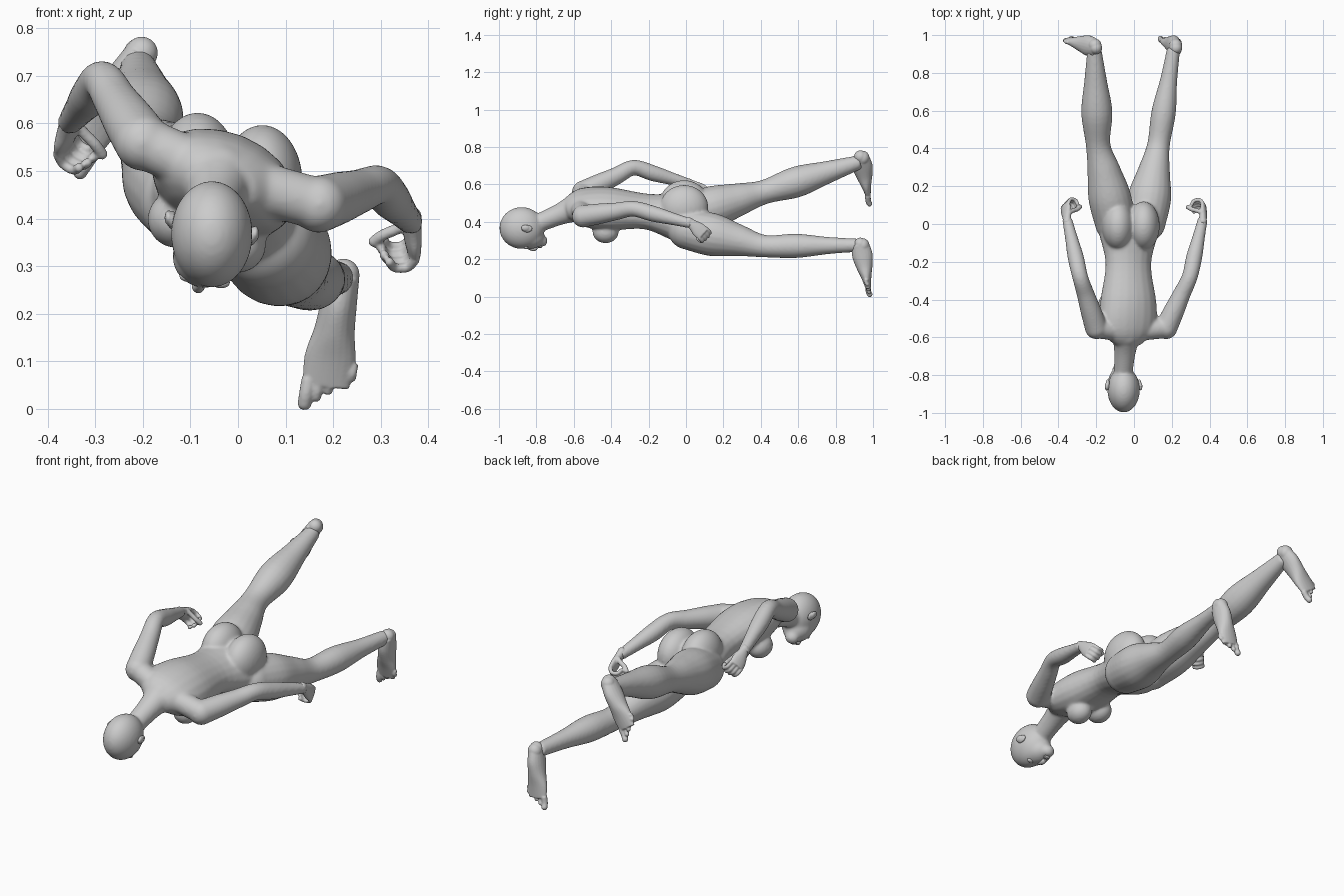
import bpy, bmesh, math
from mathutils import Vector, Matrix

if "Cube" in bpy.data.objects:
    bpy.data.objects.remove(bpy.data.objects["Cube"], do_unlink=True)

GREY = (0.6, 0.6, 0.6, 1)
clay = bpy.data.materials.new("grey clay")
clay.use_nodes = True
clay.diffuse_color = GREY
clay.node_tree.nodes["Principled BSDF"].inputs["Base Color"].default_value = GREY

# The trunk leans to one side: across points to the lower flank, back points out of the spine
ROLL = math.radians(22)
ACROSS = Vector((math.cos(ROLL), 0, -math.sin(ROLL)))
BACK = Vector((math.sin(ROLL), 0, math.cos(ROLL)))
HEAD_ACROSS = Vector((1, 0, -0.2)).normalized()


def spline(rows, steps=5):
    """Smooth rows of numbers with a Catmull-Rom curve."""
    out = []
    last = len(rows) - 1
    for i in range(last):
        before, start, end, after = [rows[max(0, min(last, i + k))] for k in (-1, 0, 1, 2)]
        for s in range(steps):
            t = s / steps
            leave, arrive = (end - before) / 2, (after - start) / 2
            blend = t * t * (3 - 2 * t)
            out.append(start.lerp(end, blend) + leave * t * (1 - t) ** 2 - arrive * t * t * (1 - t))
    return out + [rows[last]]


def loft(bm, centres, widths, depths, across=ACROSS, sides=20):
    """Skin a run of ellipses that follow the centres."""
    rows = spline([Vector((*c, w, d)) for c, w, d in zip(centres, widths, depths)])
    rings = []
    for i, row in enumerate(rows):
        ahead = rows[min(i + 1, len(rows) - 1)] - rows[max(i - 1, 0)]
        forward = Vector(ahead[:3]).normalized()
        u = (across - forward * across.dot(forward)).normalized()
        v = forward.cross(u)
        ring = []
        for k in range(sides):
            angle = math.tau * k / sides
            offset = u * row[3] * math.cos(angle) + v * row[4] * math.sin(angle)
            ring.append(bm.verts.new(Vector(row[:3]) + offset))
        rings.append(ring)
    for a, b in zip(rings, rings[1:]):
        for k in range(sides):
            n = (k + 1) % sides
            bm.faces.new((a[k], a[n], b[n], b[k]))
    bm.faces.new(rings[0][::-1])
    bm.faces.new(rings[-1])


def ball(bm, centre, radii):
    matrix = Matrix.LocRotScale(Vector(centre), None, Vector(radii))
    bmesh.ops.create_uvsphere(bm, u_segments=28, v_segments=18, radius=1, matrix=matrix)


def limb(bm, joints, widths, depths=None, across=ACROSS):
    """Loft with a round root and the widths spread evenly along straight bones."""
    joints = [Vector(j) for j in joints]
    bones = len(joints) - 1
    centres = []
    for i in range(len(widths)):
        t = bones * i / (len(widths) - 1)
        bone = min(int(t), bones - 1)
        centres.append(joints[bone].lerp(joints[bone + 1], t - bone))
    loft(bm, centres, widths, depths or widths, across)
    ball(bm, joints[0], [widths[0]] * 3)


def digit(bm, points, radius):
    """Round-ended finger or toe."""
    sizes = [radius] * len(points)
    loft(bm, points, sizes, sizes, Vector((0.3, 0.2, 0.9)), 12)
    ball(bm, points[-1], (radius, radius, radius))


def finish(name, bm, voxel, rounds):
    """Fuse the overlapping volumes into one smooth skin."""
    bmesh.ops.recalc_face_normals(bm, faces=bm.faces)
    mesh = bpy.data.meshes.new(name)
    bm.to_mesh(mesh)
    bm.free()
    mesh.materials.append(clay)
    part = bpy.data.objects.new(name, mesh)
    bpy.context.collection.objects.link(part)
    skin = part.modifiers.new("skin", 'REMESH')
    skin.mode = 'VOXEL'
    skin.voxel_size = voxel
    skin.use_smooth_shade = True
    relax = part.modifiers.new("relax", 'SMOOTH')
    relax.factor = 0.5
    relax.iterations = rounds


# Joints of the pose: one leg trails high, one low, and the elbows rise behind the back
high_leg = [(-0.1, 0.01, 0.44), (-0.19, 0.42, 0.56), (-0.21, 0.93, 0.72)]
low_leg = [(0.06, 0.01, 0.36), (0.13, 0.42, 0.27), (0.21, 0.93, 0.275)]
high_arm = [(-0.2, -0.55, 0.56), (-0.285, -0.28, 0.69), (-0.355, 0.03, 0.6)]
low_arm = [(0.17, -0.55, 0.43), (0.295, -0.28, 0.47), (0.365, 0.03, 0.39)]

# Trunk, from the shoulders to the pelvis
body = bmesh.new()
trunk_line = [(-0.64, 0.47), (-0.56, 0.48), (-0.42, 0.47), (-0.21, 0.455), (-0.02, 0.42), (0.08, 0.39)]
loft(body, [(-0.03, y, z) for y, z in trunk_line],
     [0.07, 0.15, 0.155, 0.125, 0.165, 0.12], [0.05, 0.09, 0.11, 0.09, 0.125, 0.09])

# Shoulder girdle, chest and seat
limb(body, [high_arm[0], (-0.04, -0.57, 0.49), low_arm[0]], [0.055] * 5, across=Vector((0, 1, 0)))
for side in (-1, 1):
    ball(body, Vector((-0.03, -0.43, 0.46)) + ACROSS * side * 0.07 - BACK * 0.095, (0.06, 0.07, 0.06))
    ball(body, (-0.017 + side * 0.068, -0.01, 0.49 - side * 0.013), (0.085, 0.13, 0.12))

# Neck, skull, jaw and chin
limb(body, [(-0.04, -0.58, 0.48), (-0.05, -0.7, 0.43), (-0.06, -0.82, 0.38)], [0.08, 0.06, 0.052, 0.05])
ball(body, (-0.055, -0.878, 0.367), (0.086, 0.12, 0.112))
ball(body, (-0.068, -0.84, 0.32), (0.07, 0.085, 0.066))
ball(body, (-0.08, -0.77, 0.298), (0.035, 0.03, 0.032))

# Legs and arms
limb(body, high_leg, [0.108, 0.113, 0.088, 0.065, 0.083, 0.06, 0.037])
limb(body, low_leg, [0.108, 0.115, 0.085, 0.06, 0.065, 0.046, 0.035])
for joints in (high_arm, low_arm):
    limb(body, joints, [0.06, 0.055, 0.047, 0.042, 0.043, 0.034, 0.026])
finish("body", body, 0.007, 12)

# Nose, lips, closed lids and ears
face = bmesh.new()
limb(face, [(-0.075, -0.86, 0.27), (-0.085, -0.82, 0.253), (-0.08, -0.8, 0.265)], [0.008, 0.01, 0.014, 0.012])
for lip_y in (-0.785, -0.775):
    ball(face, (-0.08, lip_y, 0.267), (0.02, 0.006, 0.008))
for side in (-1, 1):
    ball(face, Vector((-0.07, -0.855, 0.272)) + HEAD_ACROSS * side * 0.035, (0.02, 0.012, 0.012))
    ear = Vector((-0.055, -0.85, 0.38)) + HEAD_ACROSS * side * 0.085
    ball(face, ear, (0.01, 0.03, 0.02))
    ball(face, ear + Vector((side * 0.008, -0.01, 0.005)), (0.008, 0.022, 0.016))
finish("face_details", face, 0.004, 2)


def foot(name, ankle, along, inward):
    """Pointed foot; inward is the big-toe side."""
    bm = bmesh.new()
    d, w = Vector(along).normalized(), Vector(inward).normalized()
    top = d.cross(w)
    top *= -1 if top.y > 0 else 1
    o = Vector(ankle)
    # Heel, instep and ball
    limb(bm, [o - d * 0.01, o + d * 0.23], [0.034, 0.038, 0.043, 0.054, 0.05],
         [0.045, 0.055, 0.045, 0.028, 0.015], w)
    ball(bm, o - top * 0.012, (0.035, 0.035, 0.038))
    # Toes, shrinking outwards
    for i in range(5):
        start = o + d * (0.222 - 0.012 * i) + w * (0.038 - 0.022 * i)
        reach = d * (0.052 - 0.006 * i)
        digit(bm, [start, start + reach * 0.6 + top * 0.004, start + reach], 0.015 if i == 0 else 0.011)
    finish(name, bm, 0.004, 3)


foot("left_foot", (0.22, 0.934, 0.272), (-0.16, 0.18, -1), (-1, 0, 0.18))
foot("right_foot", (-0.208, 0.934, 0.74), (-0.56, 0.17, -0.8), (0.8, 0, -0.56))


def hand(name, wrist, along, curl):
    """Half-closed hand; curl is the way the fingers fold."""
    bm = bmesh.new()
    d, c = Vector(along).normalized(), Vector(curl).normalized()
    w = d.cross(c).normalized()
    w *= -1 if w.z < 0 else 1
    o = Vector(wrist)
    # Palm
    limb(bm, [o - d * 0.02, o + d * 0.085], [0.022, 0.03, 0.04, 0.04], [0.02, 0.02, 0.018, 0.014], w)
    # Curled fingers, the middle ones longest
    for i in range(4):
        knuckle = o + d * 0.08 + w * (i - 1.5) * 0.021
        size = 1 - 0.12 * abs(i - 1.7)
        bends = [(0, 0), (0.026, 0.022), (0.018, 0.056), (-0.01, 0.07)]
        digit(bm, [knuckle + (d * out + c * fold) * size for out, fold in bends], 0.01)
    # Thumb
    root = o + d * 0.02 + w * 0.022
    digit(bm, [root, root + c * 0.03 + d * 0.015, root + c * 0.06 + d * 0.025, root + c * 0.08 + d * 0.04], 0.012)
    finish(name, bm, 0.004, 3)


hand("left_hand", low_arm[-1], (0.04, 0.7, -0.6), (-1, 0, -0.2))
hand("right_hand", high_arm[-1], (-0.1, 0.8, -0.5), (0.8, 0, -0.6))
